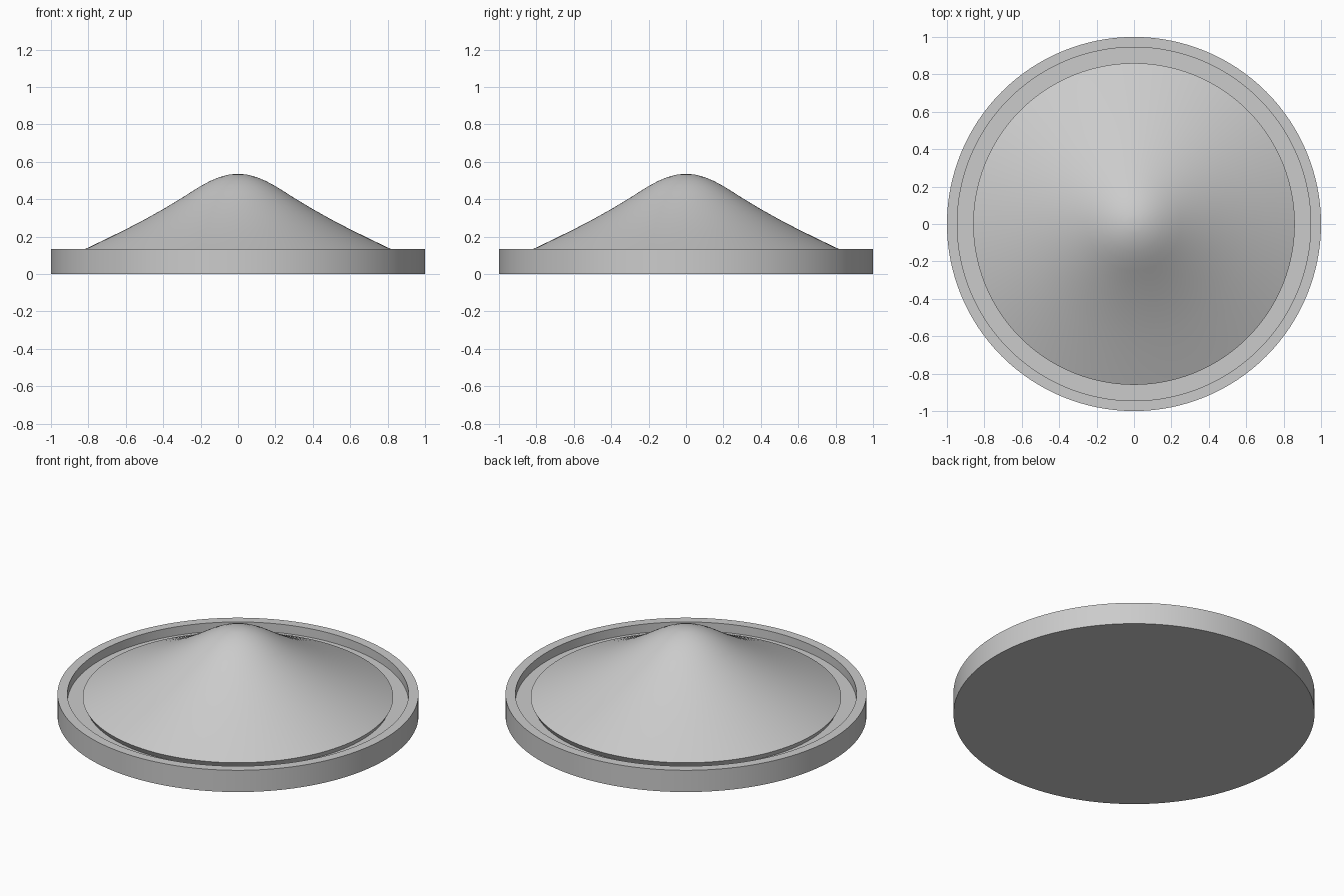
import bpy, bmesh, math

if "Cube" in bpy.data.objects:
    bpy.data.objects.remove(bpy.data.objects["Cube"])

SEGMENTS = 128

grey = bpy.data.materials.new("plain_grey")
grey.diffuse_color = (0.6, 0.6, 0.6, 1.0)
grey.use_nodes = True
grey.node_tree.nodes["Principled BSDF"].inputs["Base Color"].default_value = grey.diffuse_color


def lathe(name, profile):
    """Spin a closed (radius, height) profile around z into a smooth solid."""
    bm = bmesh.new()
    verts = [bm.verts.new((r, 0, z)) for r, z in profile]
    edges = [bm.edges.new(pair) for pair in zip(verts, verts[1:])]
    bmesh.ops.spin(bm, geom=verts + edges, cent=(0, 0, 0), axis=(0, 0, 1),
                   angle=math.tau, steps=SEGMENTS)
    bmesh.ops.remove_doubles(bm, verts=bm.verts, dist=0.0001)
    bmesh.ops.recalc_face_normals(bm, faces=bm.faces)
    mesh = bpy.data.meshes.new(name)
    bm.to_mesh(mesh)
    bm.free()
    mesh.materials.append(grey)
    obj = bpy.data.objects.new(name, mesh)
    bpy.context.collection.objects.link(obj)
    bpy.ops.object.select_all(action='DESELECT')
    obj.select_set(True)
    bpy.context.view_layer.objects.active = obj
    bpy.ops.object.shade_smooth_by_angle(angle=math.radians(30))
    return obj


# Shallow round tray with a raised rim
lathe("tray", [(0, 0), (1, 0), (1, 0.133), (0.945, 0.133),
               (0.945, 0.08), (0, 0.08)])

# Rounded cone, with its lower edge cut square to the slope
cone_top = [(0, 0.535), (0.025, 0.534), (0.05, 0.531), (0.1, 0.518),
            (0.15, 0.497), (0.2, 0.470), (0.25, 0.439), (0.3, 0.407),
            (0.4, 0.347), (0.5, 0.291), (0.6, 0.239), (0.7, 0.190),
            (0.8, 0.142), (0.86, 0.114)]
lathe("cone_cover", cone_top + [(0.843, 0.081), (0, 0.081)])
